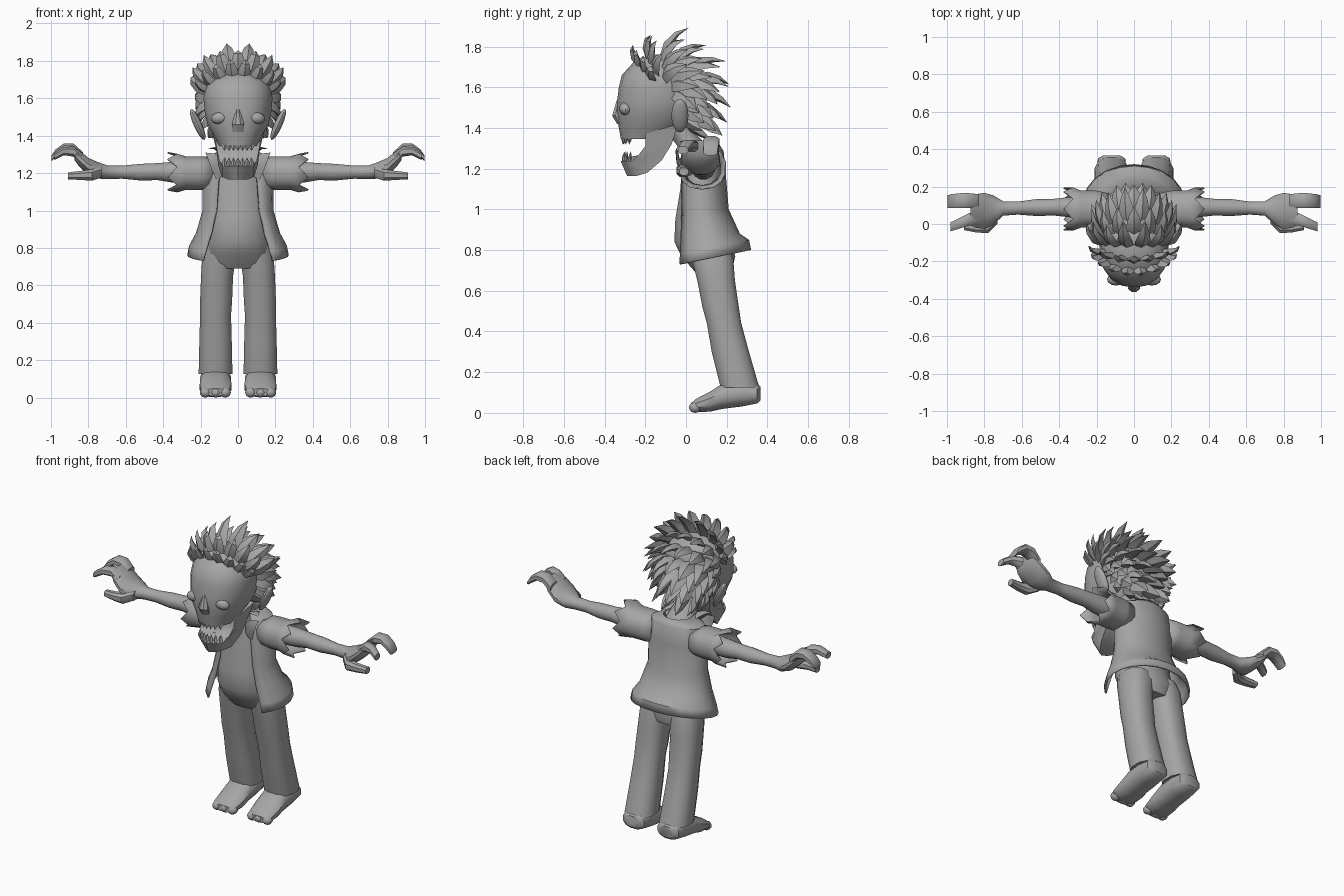
import bpy, bmesh, math, random
from mathutils import Vector as V

random.seed(4)
grey = bpy.data.materials.new("plain_grey")
grey.diffuse_color = (0.38, 0.38, 0.38, 1)


def finish(name, bm, mirror=False, thick=0, angle=40):
    bmesh.ops.recalc_face_normals(bm, faces=bm.faces)
    me = bpy.data.meshes.new(name)
    bm.to_mesh(me)
    bm.free()
    me.materials.append(grey)
    for p in me.polygons:
        p.use_smooth = True
    me.set_sharp_from_angle(angle=math.radians(angle))
    ob = bpy.data.objects.new(name, me)
    bpy.context.collection.objects.link(ob)
    if thick:
        ob.modifiers.new("thickness", 'SOLIDIFY').thickness = thick
    if mirror:
        ob.modifiers.new("mirror", 'MIRROR')
    return ob


def skin(bm, rings, loop=True):
    """Join successive rings of vertices with quads."""
    n = len(rings[0])
    for a, b in zip(rings, rings[1:]):
        for i in range(n if loop else n - 1):
            j = (i + 1) % n
            bm.faces.new((a[i], a[j], b[j], b[i]))


def tube(name, axis, rows, n=12, e=2.0, mirror=False, jag=0, thick=0, angle=40):
    """Rows are (position on axis, two centre coordinates, two radii)."""
    bm = bmesh.new()
    rings = []
    for k, (p, c1, c2, r1, r2) in enumerate(rows):
        ring = []
        for i in range(n):
            a = 2 * math.pi * (i + 0.5) / n
            c, s = math.cos(a), math.sin(a)
            u = c1 + r1 * math.copysign(abs(c) ** (2 / e), c)
            v = c2 + r2 * math.copysign(abs(s) ** (2 / e), s)
            q = p
            if jag and k == len(rows) - 1:
                q += jag * (1 if i % 2 else -1)
            co = {'x': (q, u, v), 'y': (u, q, v), 'z': (u, v, q)}[axis]
            ring.append(bm.verts.new(co))
        rings.append(ring)
    skin(bm, rings)
    if not thick:
        bm.faces.new(rings[0])
        bm.faces.new(rings[-1])
    return finish(name, bm, mirror, thick, angle)


def ball(bm, centre, scale, tilt=0):
    r = bmesh.ops.create_uvsphere(bm, u_segments=12, v_segments=8, radius=1)
    for v in r["verts"]:
        x, y, z = (v.co[i] * scale[i] for i in range(3))
        c, s = math.cos(tilt), math.sin(tilt)
        v.co = V((x * c + z * s, y, z * c - x * s)) + V(centre)


def lock(bm, p0, p1, p2, normal, w, thick=0.4):
    """A pointed leaf along a quadratic curve, diamond in section."""
    p0, p1, p2, normal = V(p0), V(p1), V(p2), V(normal)
    side = (p2 - p0).cross(normal).normalized()
    up = side.cross(p2 - p0).normalized()
    rings = []
    for t, f in ((0, .75), (.35, 1), (.7, .62)):
        c = p0 * (1 - t) ** 2 + p1 * 2 * t * (1 - t) + p2 * t * t
        rings.append([bm.verts.new(c + d * w * f) for d in
                      (side, up * thick, -side, -up * thick)])
    skin(bm, rings)
    tip = bm.verts.new(p2)
    for i in range(4):
        bm.faces.new((rings[-1][i], rings[-1][(i + 1) % 4], tip))
    bm.faces.new(rings[0])


# Skull and upper face
tube("head", 'z', [(1.345, 0, -.2, .10, .12), (1.40, 0, -.17, .13, .16),
                   (1.46, 0, -.15, .165, .19), (1.52, 0, -.14, .18, .2),
                   (1.6, 0, -.13, .187, .2), (1.66, 0, -.125, .178, .19),
                   (1.72, 0, -.11, .14, .15), (1.76, 0, -.11, .06, .07)], 18, 2.2)
tube("nose", 'z', [(1.54, 0, -.325, .012, .015), (1.46, 0, -.335, .035, .03),
                   (1.42, 0, -.325, .032, .015)], 8)

# Open jaw: side profile (y, z, half width) bowed across x
profile = [(-.29, 1.165, .05), (-.32, 1.235, .085), (-.295, 1.255, .09), (-.235, 1.265, .1),
           (-.2, 1.31, .11), (-.2, 1.37, .12), (-.04, 1.42, .14), (-.07, 1.32, .115),
           (-.12, 1.24, .105), (-.19, 1.18, .085)]
bm = bmesh.new()
cols = [[bm.verts.new((w * t, y + (.05 * t * t if y < -.25 else 0), z)) for y, z, w in profile]
        for t in (-1, -.6, 0, .6, 1)]
skin(bm, cols)
bm.faces.new(cols[0])
bm.faces.new(cols[-1])
finish("jaw", bm)

# Teeth in two curved rows
bm = bmesh.new()
for i in range(7):
    x = (i - 3) * .024
    y = -.307 + (x / .1) ** 2 * .06
    lock(bm, (x, y, 1.36), (x, y, 1.34), (x, y - .004, 1.318), (0, -1, 0), .014, .7)
    lock(bm, (x, y, 1.235), (x, y, 1.255), (x, y + .005, 1.285), (0, -1, 0), .013, .7)
finish("teeth", bm, angle=30)

# Eyes and ears
bm = bmesh.new()
ball(bm, (.095, -.297, 1.495), (.05, .032, .032), .15)
finish("eyes", bm, True)
bm = bmesh.new()
ball(bm, (.215, -.03, 1.46), (.022, .042, .09), .42)
finish("ears", bm, True)

# Hair: rows of locks from the hairline over the crown to the nape
# (angle over head, outward length, backward and upward flow, side angles, width)
hair_rows = [
    (48, .09, .03, .05, (9, 28, 46, 62), .034),
    (66, .11, .06, .04, (0, 20, 38, 56), .038),
    (86, .11, .14, .03, (12, 32, 50, 66), .042),
    (106, .07, .16, .00, (0, 22, 44, 64), .045),
    (128, .07, .14, -.04, (11, 33, 54, 70), .046),
    (152, .07, .11, -.08, (0, 22, 44, 64), .048),
    (174, .06, .08, -.09, (11, 33, 54, 70), .048),
    (196, .06, .08, -.08, (0, 22, 44, 62), .046),
    (214, .07, .07, -.06, (11, 33, 52), .044),
    (232, .06, .08, -.04, (0, 22, 42), .04)]
centre = V((0, -.11, 1.57))
bm = bmesh.new()
for phi, out, back, up, thetas, w in hair_rows:
    p = math.radians(phi)
    for theta in thetas:
        k = random.uniform(.82, 1.1)
        for sign in ((1, -1) if theta else (1,)):
            t = math.radians(theta) * sign
            n = V((math.sin(t), -math.cos(t) * math.cos(p), math.cos(t) * math.sin(p)))
            root = centre + V((n.x * .178, n.y * .188, n.z * .185))
            flow = V((0, back, up)) * k
            tip = root + n * out * k + flow
            lock(bm, root - n * .025, root + n * out * .95 + flow * .25, tip, n, w, .5)
finish("hair", bm, angle=35)

# Body with belly and forward leaning neck
tube("torso", 'z', [(.69, 0, .135, .16, .09), (.77, 0, .11, .175, .135), (.84, 0, .08, .172, .14),
                    (.95, 0, .075, .165, .13), (1.1, 0, .075, .155, .105), (1.22, 0, .08, .14, .1),
                    (1.28, 0, .06, .09, .08), (1.36, 0, -.01, .07, .07),
                    (1.43, 0, -.06, .075, .07)], 16)

# Open shirt: rings with a gap at the front, flared at the hem
shirt_rows = [(1.325, .075, .09, .085, 50), (1.285, .08, .17, .105, 32), (1.18, .075, .19, .12, 33),
              (1.0, .08, .19, .13, 38), (.88, .1, .225, .165, 40), (.81, .115, .262, .195, 42),
              (.76, .115, .272, .205, 44)]
bm = bmesh.new()
rings = []
for z, cy, rx, ry, gap in shirt_rows:
    ring = []
    for i in range(17):
        a = math.radians(gap + (360 - 2 * gap) * i / 16)
        drop = .04 * math.cos(a) if z < .85 else 0
        ring.append(bm.verts.new((rx * math.sin(a), cy - ry * math.cos(a), z - drop)))
    rings.append(ring)
skin(bm, rings, False)
finish("shirt", bm, thick=.01)

# Ragged sleeves and collar points
tube("sleeves", 'x', [(.13, .08, 1.2, .085, .085), (.2, .08, 1.2, .1, .09),
                      (.28, .08, 1.2, .1, .09), (.35, .08, 1.205, .118, .108)],
     14, 2.3, True, .025, .008)
bm = bmesh.new()
lock(bm, (.09, -.02, 1.18), (.11, -.06, 1.29), (.175, -.04, 1.31), (0, -1, .2), .04, .2)
lock(bm, (.07, .05, 1.29), (.1, .0, 1.35), (.16, -.03, 1.33), (.3, -.3, 1), .04, .2)
finish("collar", bm, True)

# Arms and hands
tube("arms", 'x', [(.26, .085, 1.205, .06, .06), (.36, .09, 1.205, .054, .056),
                   (.43, .09, 1.208, .046, .047), (.52, .088, 1.205, .047, .046),
                   (.62, .085, 1.205, .036, .036), (.7, .083, 1.205, .04, .038),
                   (.75, .075, 1.215, .08, .046), (.8, .07, 1.235, .1, .048),
                   (.85, .07, 1.28, .092, .046), (.875, .07, 1.305, .075, .035)], 12, 2, True)
tube("outer_fingers", 'x', [(.83, .12, 1.28, .042, .035), (.88, .125, 1.33, .042, .03),
                            (.93, .125, 1.335, .042, .026), (.975, .122, 1.305, .04, .024),
                            (.997, .12, 1.28, .036, .016)], 8, 2.6, True)
tube("front_fingers", 'x', [(.83, .035, 1.27, .045, .035), (.88, .025, 1.315, .035, .028),
                            (.93, .005, 1.318, .03, .024), (.98, -.015, 1.29, .026, .02)],
     8, 2.6, True)
tube("thumbs", 'x', [(.73, .03, 1.205, .03, .03), (.78, -.015, 1.19, .035, .033),
                     (.84, -.02, 1.188, .028, .026), (.91, -.01, 1.185, .024, .02)], 8, 2.4, True)

# Trouser legs, leaning back towards the feet
tube("trouser_legs", 'z', [(.125, .12, .265, .093, .098), (.3, .12, .218, .089, .094),
                           (.44, .12, .187, .085, .087), (.52, .117, .17, .088, .092),
                           (.65, .112, .148, .088, .095), (.76, .1, .13, .093, .105),
                           (.82, .09, .115, .085, .1)], 12, 2.5, True)

# Bare feet with toes
tube("feet", 'y', [(.025, .122, .028, .06, .02), (.05, .122, .036, .08, .034),
                   (.12, .12, .056, .087, .051), (.18, .12, .082, .085, .064),
                   (.27, .12, .095, .083, .066), (.35, .12, .095, .075, .05),
                   (.365, .12, .095, .05, .035)], 12, 2.4, True)
bm = bmesh.new()
for x in (.068, .12, .174):
    ball(bm, (x, .045, .027), (.03, .03, .027))
finish("toes", bm, True)
